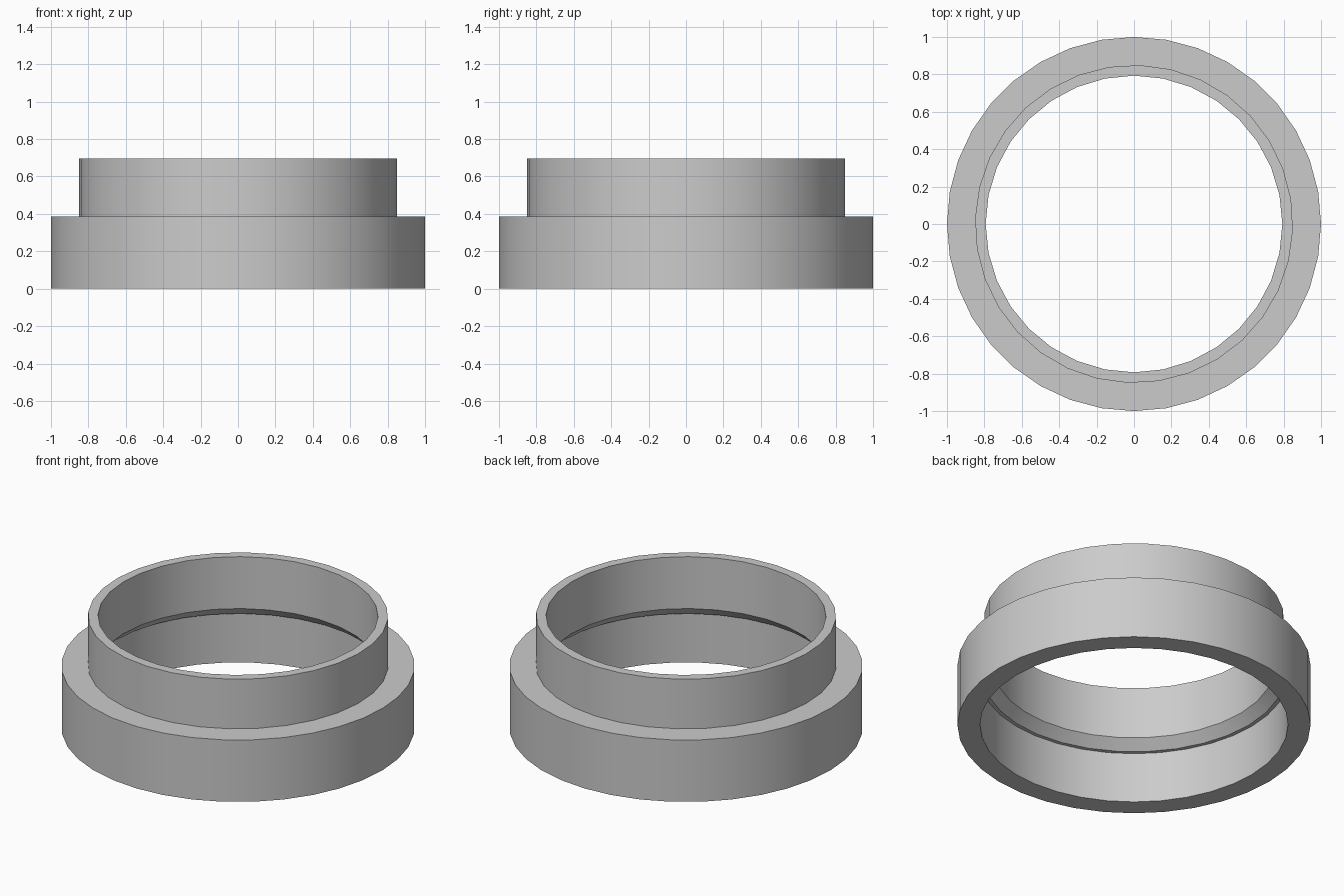
import bpy, bmesh
from math import sin, cos, tau, radians

cube = bpy.data.objects.get("Cube")
if cube:
    bpy.data.objects.remove(cube, do_unlink=True)

# Satin grey finish
grey = bpy.data.materials.new("plain grey")
grey.use_nodes = True
colour = (0.6, 0.6, 0.6, 1)
grey.diffuse_color = colour
grey.node_tree.nodes["Principled BSDF"].inputs["Base Color"].default_value = colour


def ring(bm, radius, z, sides, turn=0):
    """Circle of (angle, vertex) pairs."""
    angles = [radians(turn) + tau * i / sides for i in range(sides)]
    return [(a, bm.verts.new((radius * cos(a), radius * sin(a), z))) for a in angles]


def stitch(bm, a, b):
    """Join two circles, in quads when they match and in triangles otherwise."""
    na, nb = len(a), len(b)
    if na == nb and abs(a[0][0] - b[0][0]) < 1e-6:
        for i in range(na):
            j = (i + 1) % na
            bm.faces.new((a[i][1], a[j][1], b[j][1], b[i][1]))
        return
    i = j = 0
    while i < na or j < nb:
        va, vb = a[i % na][1], b[j % nb][1]
        next_a = a[0][0] + tau * (i + 1) / na
        next_b = b[0][0] + tau * (j + 1) / nb
        if j == nb or (i < na and next_a <= next_b):
            i += 1
            bm.faces.new((va, a[i % na][1], vb))
        else:
            j += 1
            bm.faces.new((va, b[j % nb][1], vb))


# Stepped collar: wide base, narrow neck, and a bore with an inner chamfer
bm = bmesh.new()
rings = [
    ring(bm, 1.0, 0, 36),            # base outer wall
    ring(bm, 1.0, 0.387, 36),
    ring(bm, 0.85, 0.387, 32, -2.2),  # neck outer wall
    ring(bm, 0.85, 0.697, 32, -2.2),
    ring(bm, 0.793, 0.697, 32),       # neck bore
    ring(bm, 0.793, 0.373, 32),
    ring(bm, 0.85, 0.315, 32),       # chamfer and small ledge
    ring(bm, 0.872, 0.315, 36),
    ring(bm, 0.872, 0, 36),           # base bore
]
for k, lower in enumerate(rings):
    stitch(bm, lower, rings[(k + 1) % len(rings)])
bmesh.ops.recalc_face_normals(bm, faces=bm.faces)

mesh = bpy.data.meshes.new("stepped_collar")
bm.to_mesh(mesh)
bm.free()
mesh.materials.append(grey)
collar = bpy.data.objects.new("stepped_collar", mesh)
bpy.context.collection.objects.link(collar)

# Smooth walls with crisp rims
bpy.ops.object.select_all(action="DESELECT")
collar.select_set(True)
bpy.context.view_layer.objects.active = collar
bpy.ops.object.shade_smooth_by_angle(angle=radians(30))
